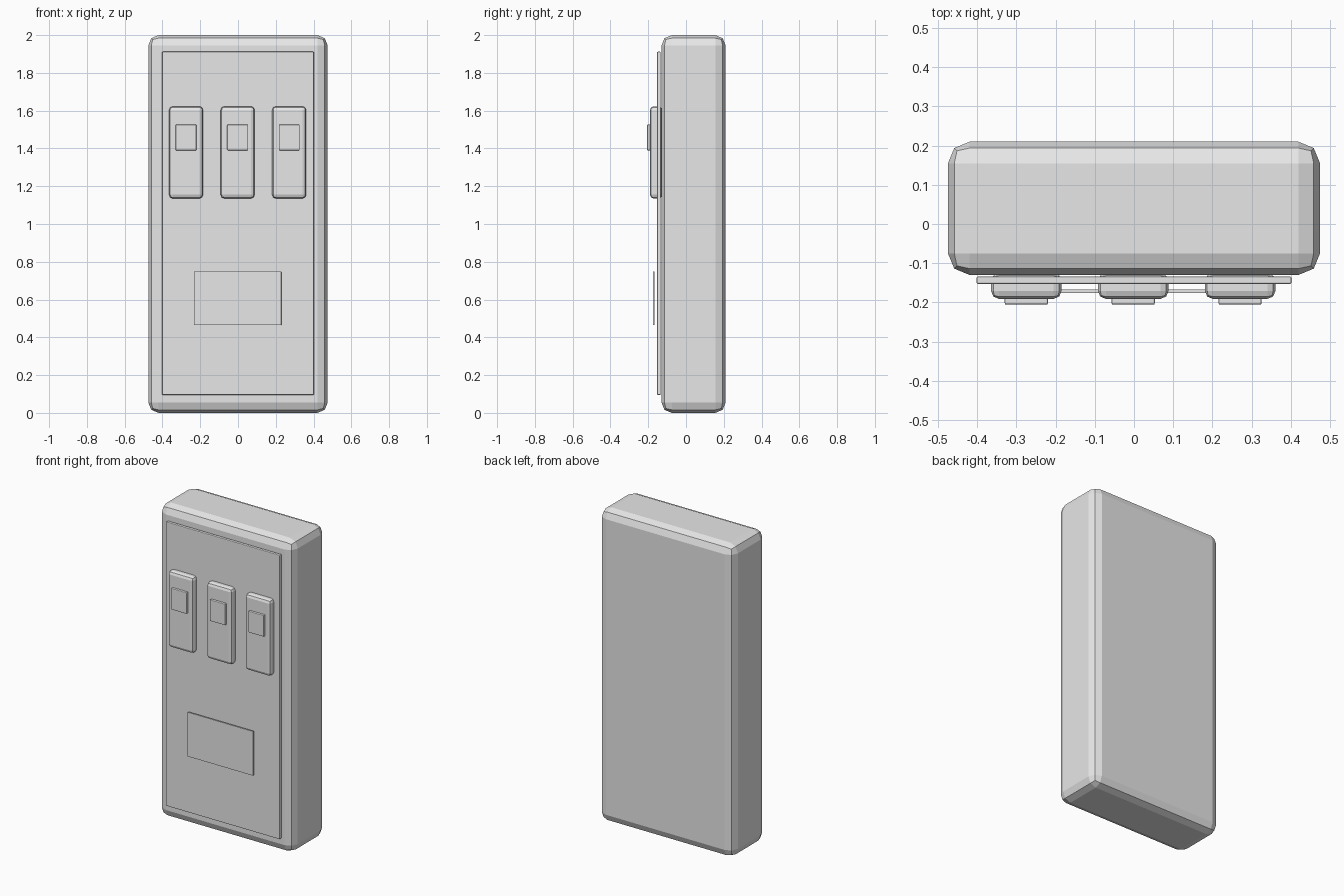
import bpy
import bmesh

cube = bpy.data.objects.get("Cube")
if cube:
    bpy.data.objects.remove(cube, do_unlink=True)

# One plain grey for the whole model
grey = bpy.data.materials.new("light_grey")
grey.use_nodes = True
grey.diffuse_color = (0.8, 0.8, 0.8, 1)
grey.node_tree.nodes["Principled BSDF"].inputs["Base Color"].default_value = (0.8, 0.8, 0.8, 1)


def box(name, x, y, z, bevel, segments=2):
    """Flat-shaded bevelled box spanning the (low, high) ranges."""
    ranges = (x, y, z)
    bm = bmesh.new()
    bmesh.ops.create_cube(bm, size=1)
    for v in bm.verts:
        v.co = [lo if c < 0 else hi for c, (lo, hi) in zip(v.co, ranges)]
    mesh = bpy.data.meshes.new(name)
    bm.to_mesh(mesh)
    bm.free()
    mesh.materials.append(grey)
    obj = bpy.data.objects.new(name, mesh)
    bpy.context.collection.objects.link(obj)
    mod = obj.modifiers.new("rounded_edges", "BEVEL")
    mod.width = bevel
    mod.segments = segments
    mod.limit_method = "NONE"
    return obj


# Housing and the thin plates in front of it
box("housing", (-0.475, 0.475), (-0.13, 0.21), (0, 2), 0.055)
box("front_panel", (-0.402, 0.402), (-0.153, -0.134), (0.095, 1.912), 0.004)
box("label_plate", (-0.234, 0.229), (-0.176, -0.167), (0.465, 0.748), 0.001)

# Three switches, each with a small raised toggle
for side, cx in (("right", -0.275), ("middle", -0.002), ("left", 0.271)):
    box(f"{side}_switch", (cx - 0.09, cx + 0.09), (-0.191, -0.126), (1.135, 1.623), 0.02)
    box(f"{side}_toggle", (cx - 0.055, cx + 0.055), (-0.206, -0.186), (1.39, 1.526), 0.004)
